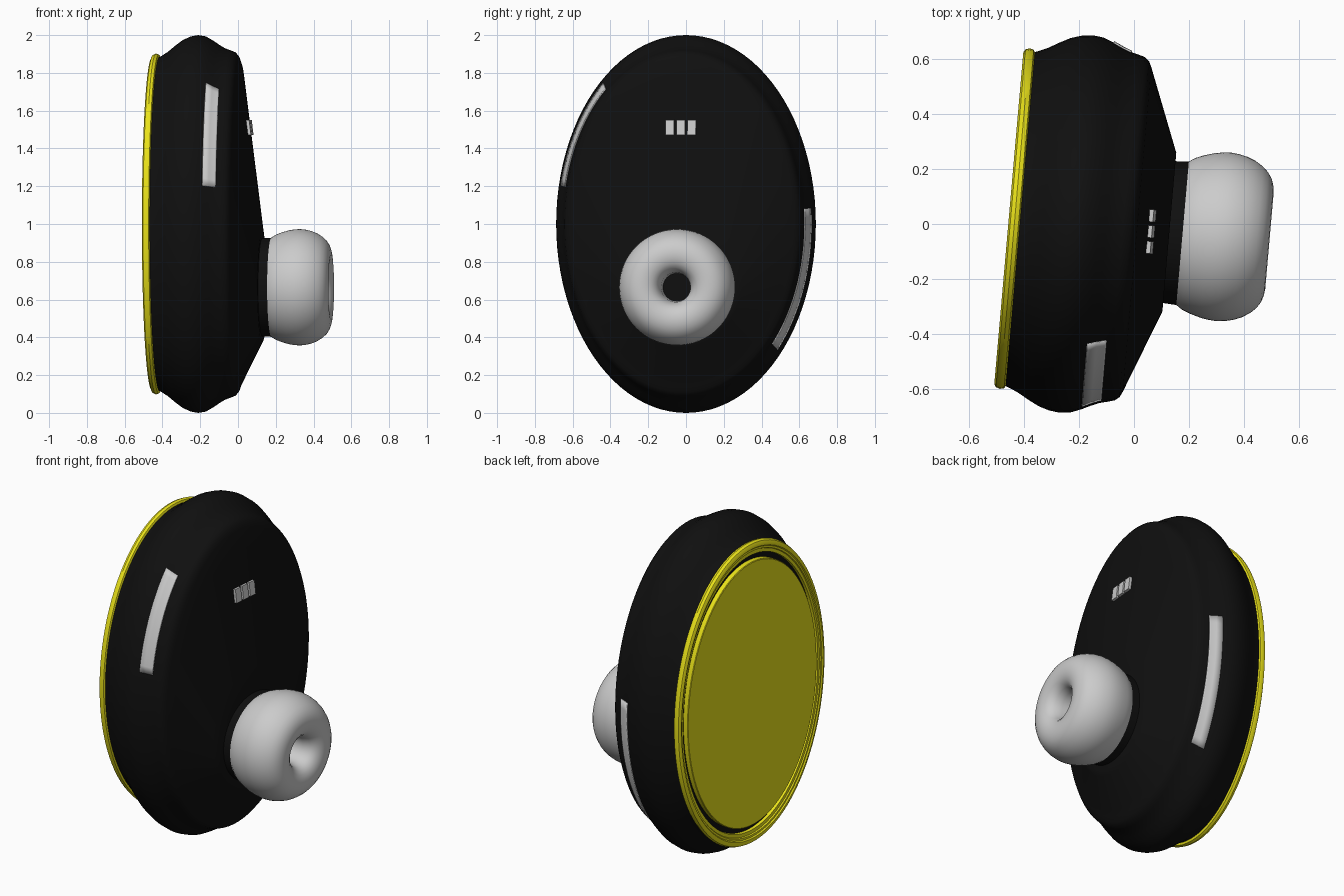
import bpy, bmesh, math
from mathutils import Matrix, Vector

if "Cube" in bpy.data.objects:
    bpy.data.objects.remove(bpy.data.objects["Cube"])

# Local frame: x runs from back plate to ear tip, whole model turned 5 degrees about z
FRAME = Matrix.Translation((-0.21, 0, 1)) @ Matrix.Rotation(math.radians(-5), 4, 'Z')
ASPECT = 0.69
TIP_Z = -0.335
SEG = 96


def material(name, color):
    m = bpy.data.materials.new(name)
    m.diffuse_color = color
    m.use_nodes = True
    m.node_tree.nodes["Principled BSDF"].inputs["Base Color"].default_value = m.diffuse_color
    return m


black = material("black_plastic", (0.005, 0.005, 0.005, 1))
yellow = material("yellow_trim", (0.82, 0.76, 0.01, 1))


def finish(name, bm, mat=None, angle=35):
    bmesh.ops.recalc_face_normals(bm, faces=bm.faces[:])
    bm.transform(FRAME)
    me = bpy.data.meshes.new(name)
    bm.to_mesh(me)
    bm.free()
    ob = bpy.data.objects.new(name, me)
    bpy.context.collection.objects.link(ob)
    if mat:
        me.materials.append(mat)
    bpy.ops.object.select_all(action='DESELECT')
    ob.select_set(True)
    bpy.context.view_layer.objects.active = ob
    bpy.ops.object.shade_smooth_by_angle(angle=math.radians(angle))
    return ob


def loft(name, rings, mat=None, caps=(True, True), closed=False, angle=35):
    """Each ring is (x, centre z, y radius, z radius)."""
    bm = bmesh.new()
    loops = []
    for x, cz, ry, rz in rings:
        loops.append([bm.verts.new((x, ry * math.cos(2 * math.pi * i / SEG),
                                    cz + rz * math.sin(2 * math.pi * i / SEG)))
                      for i in range(SEG)])
    pairs = list(zip(loops, loops[1:]))
    if closed:
        pairs.append((loops[-1], loops[0]))
    for a, b in pairs:
        for i in range(SEG):
            j = (i + 1) % SEG
            bm.faces.new((a[i], a[j], b[j], b[i]))
    if not closed:
        if caps[0]:
            bm.faces.new(loops[0])
        if caps[1]:
            bm.faces.new(loops[-1])
    return finish(name, bm, mat, angle)


def oval(points):
    return [(x, 0, s * ASPECT, s) for x, s in points]


def tube(points):
    return [(x, TIP_Z, r, r) for x, r in points]


# Oval shell with a rounded bulge, then a skewed cone towards the nozzle
PROFILE = [(-.215, .88), (-.19, .893), (-.16, .912), (-.12, .945), (-.08, .975),
           (-.04, .993), (0, 1), (.04, .993), (.08, .970), (.11, .949), (.14, .931),
           (.17, .92), (.195, .91), (.212, .89), (.222, .86)]
body = oval(PROFILE)
x0, s0 = PROFILE[-1]
for k in range(1, 9):
    t = k / 8
    body.append((x0 + (0.34 - x0) * t, TIP_Z * t,
                 s0 * ASPECT * (1 - t) + .29 * t, s0 * (1 - t) + .29 * t))
loft("body_shell", body, black)

# Yellow stepped rim, and the raised yellow back plate inside it
loft("back_rim", oval([(-.205, .885), (-.21, .897), (-.225, .902), (-.24, .895), (-.247, .88),
                       (-.247, .868), (-.24, .862), (-.24, .85), (-.233, .846),
                       (-.233, .825), (-.205, .822)]), yellow, closed=True)
loft("back_plate", oval([(-.21, .79), (-.243, .79), (-.246, .786)]), yellow)

# Nozzle neck and soft ear tip with a rounded hole
loft("nozzle_neck", tube([(.32, .258), (.40, .263), (.41, .22), (.44, .12), (.55, .1)]), black)
loft("ear_tip", tube([(.405, .235), (.388, .262), (.41, .277), (.44, .289), (.48, .301),
                      (.51, .306), (.54, .308), (.57, .305), (.60, .298), (.63, .286),
                      (.66, .267), (.68, .248), (.695, .225), (.703, .2), (.706, .175),
                      (.703, .15), (.695, .125), (.68, .105), (.66, .09), (.62, .078),
                      (.53, .073)]), caps=(False, False), angle=60)


def shell_size(x):
    for (xa, sa), (xb, sb) in zip(PROFILE, PROFILE[1:]):
        if xa <= x <= xb:
            return sa + (sb - sa) * (x - xa) / (xb - xa)


# Grey strips following the shell on both flanks
def strip(name, a0, a1, n=16):
    bm = bmesh.new()
    rows = []
    for i in range(n + 1):
        a = math.radians(a0 + (a1 - a0) * i / n)
        rows.append([bm.verts.new((x, (shell_size(x) + .005) * ASPECT * math.cos(a),
                                   (shell_size(x) + .005) * math.sin(a)))
                     for x in (.078, .11, .14, .147)])
    for p, q in zip(rows, rows[1:]):
        for k in range(3):
            bm.faces.new((p[k], p[k + 1], q[k + 1], q[k]))
    ob = finish(name, bm)
    mod = ob.modifiers.new("thickness", 'SOLIDIFY')
    mod.thickness = 0.006
    mod.offset = 0


strip("front_strip", 130, 168)
strip("rear_strip", -43, 5)

# Row of three small indicator blocks on the face
for i in range(3):
    bm = bmesh.new()
    place = (Matrix.Translation((.27, -.004 + (i - 1) * .058, .51))
             @ Matrix.Rotation(math.radians(-7), 4, 'Y')
             @ Matrix.Diagonal((.024, .045, .08, 1)))
    bmesh.ops.create_cube(bm, size=1, matrix=place)
    finish(f"indicator_{i + 1}", bm)
